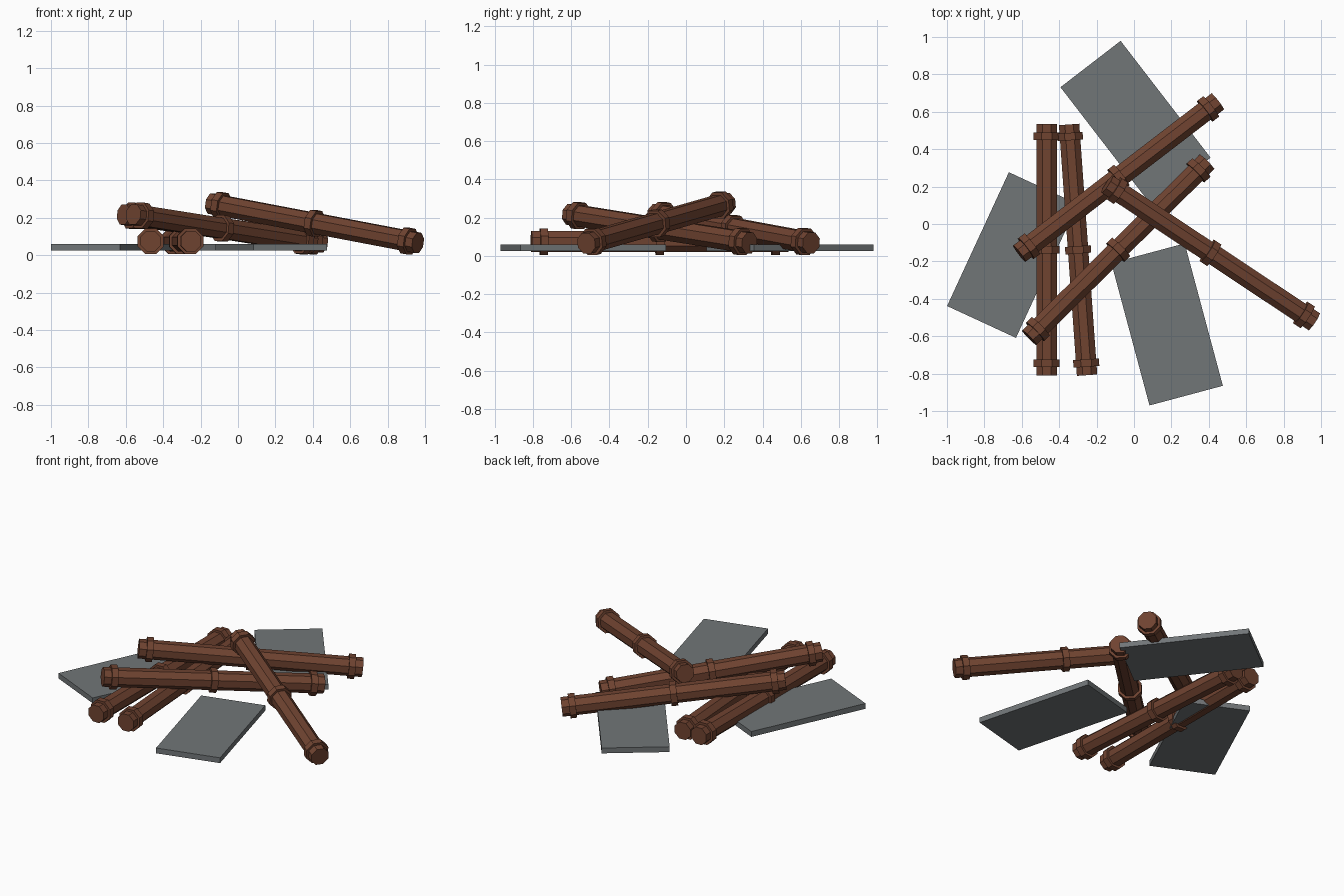
import bpy, bmesh, math
from mathutils import Matrix

if "Cube" in bpy.data.objects:
    bpy.data.objects.remove(bpy.data.objects["Cube"])

SIDES = 8
BODY, BAND = 0.059, 0.0747        # corner radii of the shaft and of the raised bands
HALF, BAND_HALF = 0.672, 0.02     # half lengths


def material(name, color):
    m = bpy.data.materials.new(name)
    m.diffuse_color = (*color, 1)
    m.use_nodes = True
    m.node_tree.nodes["Principled BSDF"].inputs["Base Color"].default_value = m.diffuse_color
    return m


wood = material("dark_wood", (0.16, 0.056, 0.03))
stone = material("grey_stone", (0.165, 0.18, 0.187))


def add_object(name, bm, mat, location, rotation):
    bmesh.ops.recalc_face_normals(bm, faces=bm.faces)
    mesh = bpy.data.meshes.new(name)
    bm.to_mesh(mesh)
    bm.free()
    mesh.materials.append(mat)
    ob = bpy.data.objects.new(name, mesh)
    ob.location = location
    ob.rotation_euler = [math.radians(a) for a in rotation]
    bpy.context.collection.objects.link(ob)
    return ob


# Log along local x: eight-sided shaft with three raised bands
def log(name, location, yaw, pitch=0):
    profile = [(-HALF, BODY)]
    for c in (-0.607, 0, 0.607):
        a, b = c - BAND_HALF, c + BAND_HALF
        profile += [(a, BODY), (a, BAND), (b, BAND), (b, BODY)]
    profile.append((HALF, BODY))
    bm = bmesh.new()
    rings = []
    for x, r in profile:
        angles = [(i + 0.5) * math.tau / SIDES for i in range(SIDES)]
        rings.append([bm.verts.new((x, r * math.cos(t), r * math.sin(t))) for t in angles])
    for p, q in zip(rings, rings[1:]):
        for i in range(SIDES):
            j = (i + 1) % SIDES
            bm.faces.new((p[i], p[j], q[j], q[i]))
    bm.faces.new(rings[0])
    bm.faces.new(rings[-1])
    add_object(name, bm, wood, location, (0, pitch, yaw))


# Flat stone slab
def slab(name, x, y, yaw):
    bm = bmesh.new()
    bmesh.ops.create_cube(bm, size=1, matrix=Matrix.Diagonal((0.788, 0.406, 0.035, 1)))
    add_object(name, bm, stone, (x, y, 0.0425), (0, 0, yaw))


# Two logs lying flat
log("ground_log_left", (-0.467, -0.137, 0.075), 90)
log("ground_log_right", (-0.299, -0.138, 0.075), 94.1)
# Three logs leaning on the pile
log("leaning_log_front", (-0.085, -0.138, 0.143), 44.7, 6.4)
log("leaning_log_back", (-0.083, 0.248, 0.143), 37.5, 6.4)
log("top_log", (0.409, -0.154, 0.171), -33.6, 9)
# Slabs scattered around
slab("slab_left", -0.65, -0.166, 65.2)
slab("slab_back", 0.008, 0.543, -52.4)
slab("slab_front", 0.177, -0.537, -75)
